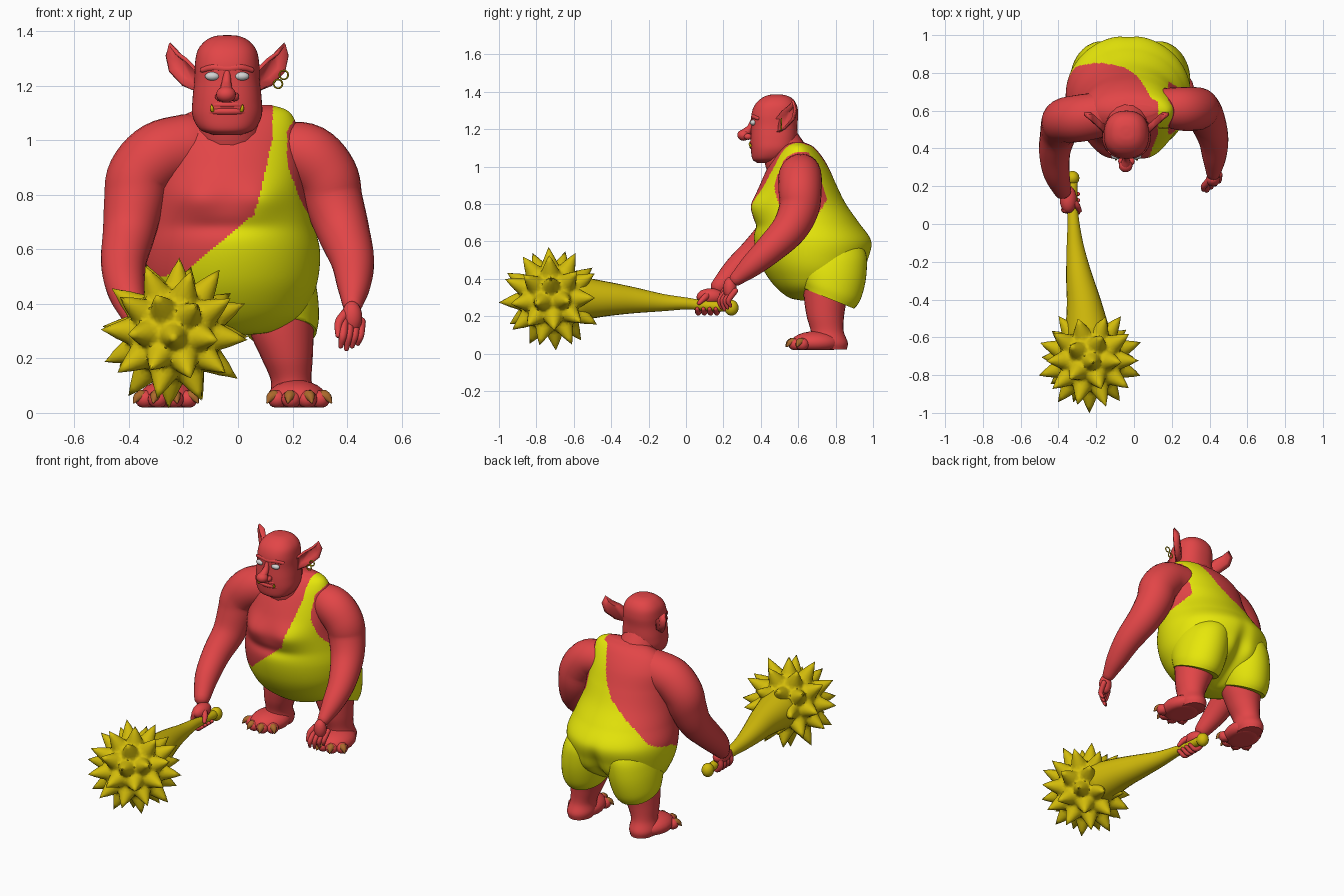
import bpy, bmesh, math, random
from mathutils import Vector, Matrix

random.seed(4)
if "Cube" in bpy.data.objects:
    bpy.data.objects.remove(bpy.data.objects["Cube"], do_unlink=True)


def material(name, *rgb):
    m = bpy.data.materials.new(name)
    m.use_nodes = True
    m.diffuse_color = (*rgb, 1)
    m.node_tree.nodes["Principled BSDF"].inputs["Base Color"].default_value = (*rgb, 1)
    return m


RED = material("red skin", .76, .06, .063)
YELLOW = material("yellow cloth", .8, .8, .003)
GOLD = material("dark gold", .65, .5, .003)
BROWN = material("brown claw", .4, .14, .025)
WHITE = material("eye grey", .65, .65, .65)


def finish(name, bm, *mats):
    bmesh.ops.recalc_face_normals(bm, faces=bm.faces)
    me = bpy.data.meshes.new(name)
    bm.to_mesh(me)
    bm.free()
    for m in mats:
        me.materials.append(m)
    ob = bpy.data.objects.new(name, me)
    bpy.context.collection.objects.link(ob)
    bpy.ops.object.select_all(action='DESELECT')
    ob.select_set(True)
    bpy.context.view_layer.objects.active = ob
    bpy.ops.object.shade_smooth_by_angle(angle=math.radians(60))
    return ob


def spline(keys, n):
    """Smooth curve through tuples, n samples per span."""
    k = [Vector(p) for p in keys]
    k = [k[0] * 2 - k[1]] + k + [k[-1] * 2 - k[-2]]
    out = []
    for a, b, c, d in zip(k, k[1:], k[2:], k[3:]):
        for i in range(n):
            t = i / n
            out.append(b + (c - a) * (t / 2) + (a * 2 - b * 5 + c * 4 - d) * (t * t / 2)
                       + (b * 3 - a - c * 3 + d) * (t ** 3 / 2))
    return out + [k[-2]]


def skin(bm, rings):
    rows = [[bm.verts.new(p) for p in r] for r in rings]
    for a, b in zip(rows, rows[1:]):
        for i in range(len(a)):
            j = (i + 1) % len(a)
            bm.faces.new((a[i], a[j], b[j], b[i]))
    bm.faces.new(rows[0])
    bm.faces.new(rows[-1])


def tube(name, keys, mat, sides=16, n=5):
    """Rounded limb through (x, y, z, radius) keys."""
    pts = spline(keys, n)
    cs = [p.to_3d() for p in pts]
    rad = [max(p[3], .001) for p in pts]
    t0, t1 = (cs[0] - cs[1]).normalized(), (cs[-1] - cs[-2]).normalized()
    caps = ((.5, .86), (.85, .52), (.98, .15))
    start = [(cs[0] + t0 * rad[0] * o, rad[0] * s) for o, s in reversed(caps)]
    end = [(cs[-1] + t1 * rad[-1] * o, rad[-1] * s) for o, s in caps]
    path = start + list(zip(cs, rad)) + end
    rings, side = [], Vector((.83, .31, .47))
    for i, (c, r) in enumerate(path):
        t = (path[min(i + 1, len(path) - 1)][0] - path[max(i - 1, 0)][0]).normalized()
        side = (side - t * side.dot(t)).normalized()
        up = t.cross(side)
        angles = [math.tau * k / sides for k in range(sides)]
        rings.append([c + (side * math.cos(a) + up * math.sin(a)) * r for a in angles])
    bm = bmesh.new()
    skin(bm, rings)
    return finish(name, bm, mat)


def loft(keys, power=2, sides=48, n=6, shape=None):
    """Stack of level rounded rings from (z, x, y, half width, half depth) keys."""
    rings = []
    for z, cx, cy, rx, ry in spline(keys, n):
        ring = []
        for k in range(sides):
            a = math.tau * k / sides
            c, s = math.cos(a), math.sin(a)
            p = Vector((cx + rx * math.copysign(abs(c) ** (2 / power), c),
                        cy + ry * math.copysign(abs(s) ** (2 / power), s), z))
            ring.append(shape(p, s) if shape else p)
        rings.append(ring)
    bm = bmesh.new()
    skin(bm, rings)
    return bm


def ball(name, at, radii, mat, floor=None, turn=0):
    bm = bmesh.new()
    bmesh.ops.create_uvsphere(bm, u_segments=20, v_segments=12, radius=1)
    bm.transform(Matrix.Translation(at) @ Matrix.Rotation(turn, 4, 'Z') @ Matrix.Diagonal((*radii, 1)))
    if floor is not None:
        for v in bm.verts:
            v.co.z = max(v.co.z, floor)
    return finish(name, bm, mat)


def lookup(table, x):
    for (a, u), (b, v) in zip(table, table[1:]):
        if x <= b:
            return u + (v - u) * max(0, (x - a) / (b - a))
    return table[-1][1]


def bump(x, z, at, width, height):
    return math.exp(-((x - at[0]) / width) ** 2 - ((z - at[1]) / height) ** 2)


# Torso: chest, belly and seat, with the one-shoulder garment coloured by height
def flesh(p, s):
    if s < 0:
        chest = bump(p.x, p.z, (-.16, .79), .1, .07) + bump(p.x, p.z, (.1, .79), .1, .07)
        p.y += s * (.035 * chest - .012 * bump(p.x, p.z, (-.05, .68), .2, .03))
    else:
        p.y -= s * .05 * bump(p.x, p.z, (-.03, .38), .045, .15)
    return p


bm = loft([(.285, -.02, .66, .06, .05), (.3, -.02, .66, .15, .11), (.35, -.03, .675, .25, .19),
           (.42, -.03, .69, .3, .26), (.5, -.03, .685, .325, .295), (.6, -.03, .68, .33, .315),
           (.7, -.03, .645, .305, .28), (.8, -.03, .61, .28, .245), (.9, -.025, .6, .265, .205),
           (1, -.025, .6, .25, .16), (1.07, -.01, .6, .22, .115), (1.11, .01, .6, .17, .075),
           (1.13, .02, .6, .1, .03)], sides=200, n=12, shape=flesh)
FRONT = [(-.4, .49), (-.2, .51), (.06, .73), (.085, .82), (.125, 1), (.13, 1.2)]
BACK = [(-.4, .55), (-.3, .64), (-.23, .71), (-.05, .85), (.01, .93), (.05, 1.03), (.1, 1.14)]
for f in bm.faces:
    x, y, z = f.calc_center_median()
    w = min(1, max(0, (y - .6) / .15 + .5))
    cloth = z < lookup(FRONT, x) * (1 - w) + lookup(BACK, x) * w
    armhole = x > .18 and ((y - .62) / .145) ** 2 + ((z - .9) / .18) ** 2 < 1
    f.material_index = int(cloth and not armhole)
finish("torso", bm, RED, YELLOW)
tube("neck", [(-.03, .56, 1, .13), (-.035, .53, 1.07, .12), (-.04, .5, 1.15, .1)], RED)

# Legs, shorts and clawed feet
for s, side in ((1, "left"), (-1, "right")):
    def X(d):
        return -.02 + s * d

    def hem(p, _):
        p.z -= .4 * (p.y - .75) * min(1, max(0, (.5 - p.z) / .18))
        return p

    finish(side + "_shorts_leg", loft([(.3, X(.18), .76, .128, .138), (.36, X(.175), .77, .142, .168),
           (.45, X(.16), .77, .15, .195), (.54, X(.14), .76, .145, .2), (.62, X(.12), .74, .12, .17)],
           shape=hem), YELLOW)
    finish(side + "_leg", loft([(.022, X(.22), .775, .07, .085), (.06, X(.22), .765, .082, .1),
           (.12, X(.215), .755, .075, .088), (.2, X(.2), .745, .094, .1),
           (.3, X(.18), .745, .118, .115), (.4, X(.175), .745, .125, .12)], sides=24), RED)
    ball(side + "_foot", (X(.235), .695, .058), (.107, .135, .062), RED, .02, s * .15)
    for i, a in enumerate((-.85, -.25, .35, .95)):
        d = Vector((s * math.sin(a), -math.cos(a), 0))
        c = Vector((X(.24), .68, .05)) + d * .1
        ball(f"{side}_toe_{i}", c, (.036, .036, .033), RED, .02)
        p, q = c + d * .018 + Vector((0, 0, .012)), c + d * .05 - Vector((0, 0, .012))
        tube(f"{side}_toe_claw_{i}", [(*p, .023), (*((p + q) / 2 + Vector((0, 0, .006))), .017), (*q, .004)], BROWN, 8)

# Arms
tube("left_arm", [(.15, .62, .97, .1), (.255, .61, .945, .116), (.325, .61, .87, .115), (.35, .605, .78, .108),
                  (.385, .555, .67, .097), (.42, .45, .56, .08), (.425, .35, .47, .062), (.42, .27, .4, .038)], RED, 24)
tube("right_arm", [(-.17, .58, .98, .12), (-.285, .56, .945, .125), (-.36, .55, .87, .12), (-.38, .53, .78, .112),
                   (-.4, .48, .66, .097), (-.42, .38, .55, .083), (-.41, .27, .45, .07), (-.38, .18, .36, .048)],
     RED, 24)

# Open left hand
ball("left_palm", (.418, .235, .35), (.038, .036, .06), RED)
for i in range(4):
    x, y = .385 + .021 * i, .2 + .016 * i
    tip = .235 + .01 * abs(i - 1)
    tube(f"left_finger_{i}", [(x + .005, y + .015, .335, .016), (x, y - .02, .285, .015),
                              (x - .008, y - .01, tip, .009)], RED, 10)
tube("left_thumb", [(.395, .23, .365, .018), (.37, .2, .33, .016), (.367, .18, .285, .01)], RED, 10)

# Right hand gripping the club
ball("right_palm", (-.348, .13, .305), (.045, .073, .044), RED)
for i in range(4):
    y = .075 + .033 * i
    tube(f"right_finger_{i}", [(-.36, y, .305, .018), (-.368, y, .255, .017), (-.335, y - .01, .218, .015),
                               (-.296, y - .015, .238, .011)], RED, 10)
tube("right_thumb", [(-.345, .13, .32, .02), (-.305, .1, .3, .018), (-.287, .07, .27, .011)], RED, 10)

# Spiked club
tube("club_handle", [(-.325, .22, .25, .026), (-.325, .1, .257, .027), (-.32, 0, .268, .032),
                     (-.31, -.13, .273, .047), (-.29, -.28, .285, .07), (-.265, -.42, .292, .092),
                     (-.245, -.58, .295, .12)], GOLD, 24)
ball("club_pommel", (-.325, .243, .245), (.036, .038, .042), GOLD)
bm = bmesh.new()
bmesh.ops.create_icosphere(bm, subdivisions=2, radius=1)
spikes = [(v.co.normalized(), random.uniform(.1, .115)) for v in bm.verts]
bm.free()
bm = bmesh.new()
bmesh.ops.create_icosphere(bm, subdivisions=5, radius=1)
for v in bm.verts:
    d = v.co.normalized()
    axis, height = max(spikes, key=lambda k: d.dot(k[0]))
    near = max(0, 1 - d.angle(axis, 0) / .33)
    v.co = d * (.174 + height * near ** 1.5)
bm.transform(Matrix.Translation((-.235, -.715, .293)) @ Matrix.Rotation(.07, 4, 'Y') @ Matrix.Rotation(.07, 4, 'X'))
finish("club_head", bm, GOLD)

# Head and face
finish("head", loft([(1.02, -.04, .43, .05, .05), (1.04, -.04, .445, .1, .09), (1.09, -.04, .465, .127, .118),
       (1.15, -.04, .47, .127, .125), (1.22, -.04, .472, .12, .123), (1.28, -.04, .475, .118, .125),
       (1.33, -.04, .48, .108, .112), (1.365, -.04, .485, .08, .082), (1.382, -.04, .485, .045, .045),
       (1.386, -.04, .485, .01, .01)], 2.35), RED)
tube("brow", [(-.13, .384, 1.258, .01), (-.09, .366, 1.267, .014), (-.04, .36, 1.262, .014),
              (.01, .366, 1.267, .014), (.05, .384, 1.258, .01)], RED, 12)
tube("nose_bridge", [(-.04, .36, 1.255, .012), (-.042, .344, 1.21, .018), (-.044, .315, 1.175, .028)], RED, 12)
ball("nose_tip", (-.044, .308, 1.168), (.036, .034, .03), RED)
for name, z, r in (("upper_lip", 1.13, .011), ("lower_lip", 1.106, .013)):
    tube(name, [(-.112, .37, z - .006, r * .6), (-.08, .358, z, r), (-.04, .352, z, r),
                (0, .358, z, r), (.032, .37, z - .006, r * .6)], RED, 12)
for s, side in ((1, "left"), (-1, "right")):
    def X(d):
        return -.04 + s * d

    ball(side + "_eye", (X(.054), .36, 1.235), (.027, .018, .016), WHITE)
    ball(side + "_nostril", (X(.026), .332, 1.16), (.018, .022, .017), RED)
    tube(side + "_tusk", [(X(.054), .346, 1.11, .007), (X(.056), .341, 1.12, .006), (X(.057), .341, 1.133, .001)], GOLD, 8)
    # Cupped pointed ear
    outline = [(.105, 1.25), (.15, 1.295), (.185, 1.32), (.212, 1.355), (.225, 1.31), (.212, 1.255), (.165, 1.205), (.115, 1.18)]
    rim = [Vector((X(d), .47 + (d - .1) * .9, z)) for d, z in outline]
    mid = sum(rim, Vector()) / len(rim)
    cup = [p.lerp(mid, .35) + Vector((-s * .014, .022, 0)) for p in rim]
    bm = bmesh.new()
    skin(bm, [rim, cup])
    bm.faces.ensure_lookup_table()
    bmesh.ops.delete(bm, geom=[bm.faces[-2]], context='FACES_ONLY')
    ear = finish(side + "_ear", bm, RED)
    mod = ear.modifiers.new("thickness", 'SOLIDIFY')
    mod.thickness, mod.offset = .014, 0

# Earrings
for i, (x, z) in enumerate(((.168, 1.24), (.147, 1.207))):
    loop = [(x + .016 * math.cos(a), .51, z + .016 * math.sin(a), .0035)
            for a in (math.tau * k / 12 for k in range(13))]
    tube(f"earring_{i}", loop, GOLD, 6, 2)
